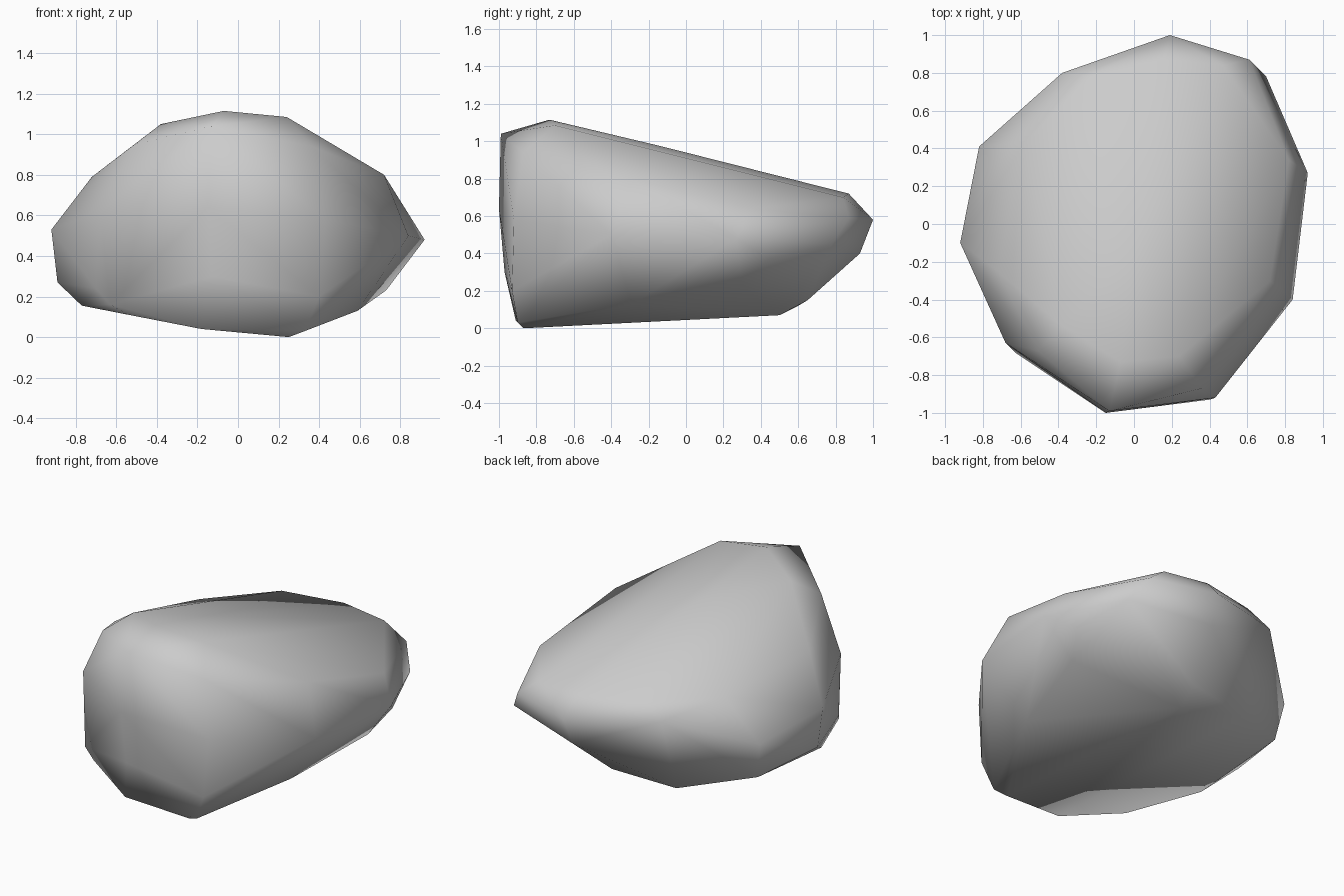
import bpy
import bmesh

# Remove the default cube only
cube = bpy.data.objects.get("Cube")
if cube:
    bpy.data.objects.remove(cube, do_unlink=True)


def make_material(name, colour):
    material = bpy.data.materials.new(name)
    material.use_nodes = True
    material.diffuse_color = colour
    shader = next(n for n in material.node_tree.nodes if n.type == "BSDF_PRINCIPLED")
    shader.inputs["Base Color"].default_value = colour
    shader.inputs["Roughness"].default_value = 0.9
    return material


def make_boulder(name, corner_groups, material):
    """Wrap a taut skin around the boulder's corners and shade it smooth."""
    bm = bmesh.new()
    for corners in corner_groups.values():
        for corner in corners:
            bm.verts.new(corner)
    hull = bmesh.ops.convex_hull(bm, input=bm.verts[:])
    unused = {g for key in ("geom_interior", "geom_unused") for g in hull[key]
              if isinstance(g, bmesh.types.BMVert)}
    bmesh.ops.delete(bm, geom=list(unused), context="VERTS")
    bmesh.ops.recalc_face_normals(bm, faces=bm.faces[:])
    for face in bm.faces:
        face.smooth = True
    mesh = bpy.data.meshes.new(name)
    bm.to_mesh(mesh)
    bm.free()
    mesh.materials.append(material)
    boulder = bpy.data.objects.new(name, mesh)
    bpy.context.collection.objects.link(boulder)
    return boulder


# Corners of the stone, grouped by the side they belong to
corner_groups = {
    "crown": [(-.07, -.73, 1.115), (.24, -.7, 1.085), (-.38, -.54, 1.05),
              (-.13, -.99, 1.04), (-.51, -.67, .95), (.36, -.87, .94)],
    "sloping_top": [(0, -.14, .975), (.72, -.3, .8), (-.72, -.25, .79),
                    (-.58, .43, .715), (-.23, .78, .73), (.16, .87, .72),
                    (.47, .84, .7)],
    "front": [(-.15, -1, .64), (.43, -.92, .58), (-.13, -.97, .3), (.4, -.93, .2),
              (-.68, -.63, .62), (-.7, -.58, .24), (-.63, -.68, .16)],
    "left_side": [(.92, .27, .48), (.84, -.4, .5), (.82, .34, .64),
                  (.73, .3, .23), (.81, .44, .37), (.7, .78, .45)],
    "right_side": [(-.92, -.1, .53), (-.89, -.09, .27), (-.82, .41, .46),
                   (-.78, .37, .22), (-.77, -.3, .155)],
    "back": [(.19, 1, .58), (.17, .93, .4), (.61, .87, .59), (-.38, .8, .64)],
    "base": [(.25, -.87, 0), (.33, -.9, .03), (-.18, -.91, .04), (-.54, -.72, .11),
             (.59, -.29, .13), (.06, .5, .07), (.08, .65, .15), (-.35, .6, .12)],
}

stone = make_material("stone_grey", (.6, .6, .6, 1))
make_boulder("boulder", corner_groups, stone)
